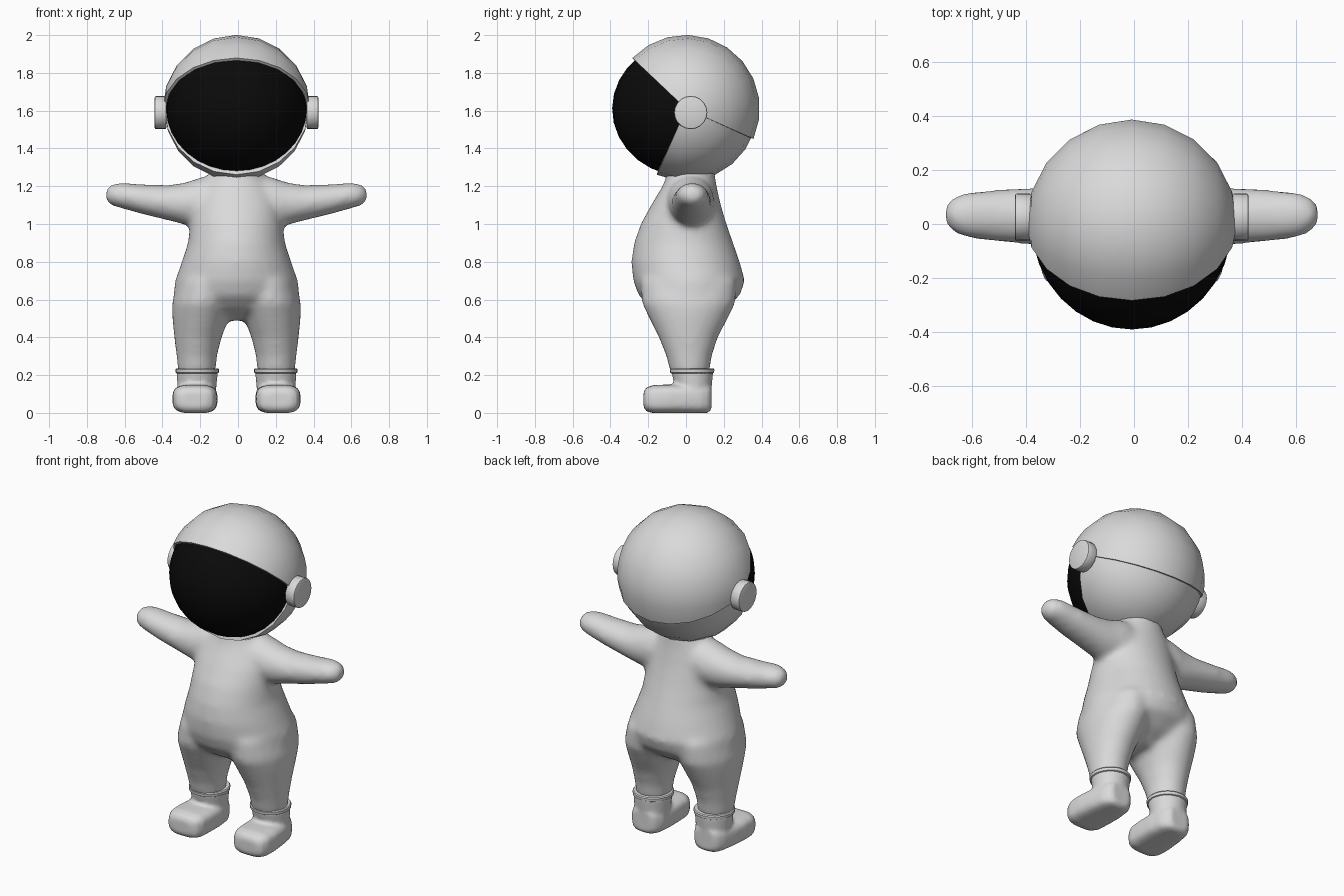
import bpy, bmesh, math
from mathutils import Vector, Matrix

if "Cube" in bpy.data.objects:
    bpy.data.objects.remove(bpy.data.objects["Cube"])

SHIFT = -0.008   # the figure sits a touch left of centre


def material(name, value):
    m = bpy.data.materials.new(name)
    m.diffuse_color = (value, value, value, 1)
    m.use_nodes = True
    m.node_tree.nodes["Principled BSDF"].inputs["Base Color"].default_value = m.diffuse_color
    return m


SUIT = material("suit_grey", 0.7)
BLACK = material("visor_black", 0.003)


def make_object(name, bm, mat, mods=(), sharp=True):
    """Turn a bmesh into an object, apply its modifiers and smooth it."""
    me = bpy.data.meshes.new(name)
    bm.to_mesh(me)
    bm.free()
    ob = bpy.data.objects.new(name, me)
    bpy.context.collection.objects.link(ob)
    ob.location.x = SHIFT
    me.materials.append(mat)
    bpy.ops.object.select_all(action='DESELECT')
    bpy.context.view_layer.objects.active = ob
    ob.select_set(True)
    for kind, settings in mods:
        mod = ob.modifiers.new(kind.lower(), kind)
        for key, val in settings.items():
            setattr(mod, key, val)
        bpy.ops.object.modifier_apply(modifier=mod.name)
    if sharp:
        bpy.ops.object.shade_smooth_by_angle(angle=math.radians(40))
    else:
        bpy.ops.object.shade_smooth()
    return ob


def loft(bm, axis, sections, side=1, power=1.0, n=24):
    """Closed loft; each section is (position, a0, a1, b0, b1) across the axis."""
    rings = []
    for pos, a0, a1, b0, b1 in sections:
        ring = []
        for i in range(n):
            t = 2 * math.pi * i / n
            c, s = math.cos(t), math.sin(t)
            a = (a0 + a1) / 2 + (a1 - a0) / 2 * math.copysign(abs(c) ** power, c)
            b = (b0 + b1) / 2 + (b1 - b0) / 2 * math.copysign(abs(s) ** power, s)
            p = {'x': (pos, a, b), 'y': (a, pos, b), 'z': (a, b, pos)}[axis]
            ring.append(bm.verts.new((p[0] * side, p[1], p[2])))
        rings.append(ring)
    faces = [bm.faces.new(rings[0]), bm.faces.new(rings[-1])]
    for r, q in zip(rings, rings[1:]):
        for i in range(n):
            j = (i + 1) % n
            faces.append(bm.faces.new((r[i], r[j], q[j], q[i])))
    bmesh.ops.recalc_face_normals(bm, faces=faces)


def blend(voxel, steps):
    return [('REMESH', dict(mode='VOXEL', voxel_size=voxel)),
            ('SMOOTH', dict(factor=0.5, iterations=steps))]


# Suit: torso, arms and legs melted into one soft body
bm = bmesh.new()
torso = [(0.49, 0.12, -0.06, 0.09), (0.55, 0.27, -0.18, 0.20),
         (0.62, 0.335, -0.25, 0.285), (0.70, 0.325, -0.28, 0.312),
         (0.80, 0.29, -0.29, 0.285), (0.90, 0.257, -0.275, 0.25),
         (1.00, 0.245, -0.24, 0.215), (1.10, 0.235, -0.185, 0.185),
         (1.20, 0.19, -0.125, 0.162), (1.25, 0.15, -0.105, 0.155),
         (1.30, 0.13, -0.10, 0.15)]
loft(bm, 'z', [(z, -rx, rx, y0, y1) for z, rx, y0, y1 in torso], n=32)
arm = [(0.05, -0.10, 0.15, 0.98, 1.26), (0.18, -0.10, 0.15, 0.985, 1.25),
       (0.27, -0.09, 0.14, 0.995, 1.22), (0.36, -0.078, 0.135, 1.018, 1.206),
       (0.50, -0.066, 0.128, 1.052, 1.21), (0.61, -0.052, 0.118, 1.083, 1.22),
       (0.665, -0.03, 0.10, 1.098, 1.208), (0.693, 0.005, 0.065, 1.125, 1.18)]
leg = [(0.20, 0.112, 0.308, -0.08, 0.122), (0.30, 0.103, 0.318, -0.105, 0.137),
       (0.40, 0.078, 0.33, -0.145, 0.17), (0.50, 0.04, 0.34, -0.195, 0.222),
       (0.58, 0.02, 0.342, -0.235, 0.262), (0.70, 0.02, 0.31, -0.24, 0.27),
       (0.80, 0.05, 0.25, -0.15, 0.18)]
for side in (-1, 1):
    loft(bm, 'x', arm, side)
    loft(bm, 'z', leg, side)
make_object("suit_body", bm, SUIT, blend(0.018, 10), sharp=False)

# Boots: rounded foot plus ankle, with a raised cuff band
foot = [(-0.225, 0.16, 0.29, 0.03, 0.11), (-0.21, 0.125, 0.32, 0.008, 0.135),
        (-0.17, 0.105, 0.338, -0.002, 0.148), (-0.09, 0.10, 0.34, -0.002, 0.15),
        (0.0, 0.10, 0.33, -0.002, 0.15), (0.08, 0.11, 0.315, -0.002, 0.15),
        (0.118, 0.13, 0.295, 0.0, 0.15), (0.135, 0.155, 0.27, 0.02, 0.14)]
ankle = [(0.03, 0.11, 0.31, -0.05, 0.132), (0.14, 0.106, 0.313, -0.06, 0.137),
         (0.225, 0.097, 0.318, -0.079, 0.145)]
cuff = [(0.208, 0.103, 0.313, -0.075, 0.14), (0.213, 0.094, 0.322, -0.084, 0.149),
        (0.230, 0.092, 0.323, -0.086, 0.150), (0.236, 0.097, 0.318, -0.081, 0.145)]
for side, word in ((-1, "right"), (1, "left")):
    bm = bmesh.new()
    loft(bm, 'y', foot, side, power=0.6)
    loft(bm, 'z', ankle, side)
    make_object(word + "_boot", bm, SUIT, blend(0.011, 5), sharp=False)
    bm = bmesh.new()
    loft(bm, 'z', cuff, side, n=28)
    make_object(word + "_boot_cuff", bm, SUIT)


def sphere_wedge(radii, start, end, steps, rows=10):
    """Slice of an ellipsoid between two angles turned about the x axis."""
    bm = bmesh.new()
    grid = []
    for i in range(steps + 1):
        phi = math.radians(start + (end - start) * i / steps)
        grid.append([bm.verts.new((radii[0] * math.cos(t),
                                   radii[1] * math.sin(t) * math.cos(phi),
                                   radii[2] * math.sin(t) * math.sin(phi)))
                     for t in (math.pi * j / rows for j in range(rows + 1))])
    for a, b in zip(grid, grid[1:]):
        for j in range(rows):
            bm.faces.new((a[j], a[j + 1], b[j + 1], b[j]))
    bmesh.ops.remove_doubles(bm, verts=bm.verts[:], dist=1e-5)
    bm.normal_update()
    for f in bm.faces:
        if f.normal.dot(f.calc_center_median()) < 0:
            f.normal_flip()
    bmesh.ops.translate(bm, verts=bm.verts[:], vec=(0, 0, 1.61))
    return bm


def solid(t):
    return [('SOLIDIFY', dict(thickness=t, offset=-1))]


# Helmet: upper shell overlapping a slightly smaller lower shell
make_object("helmet_upper_shell", sphere_wedge((0.391, 0.391, 0.391), -24, 136.5, 10),
            SUIT, solid(0.016))
make_object("helmet_lower_shell", sphere_wedge((0.382, 0.38, 0.382), -114, -18, 6),
            SUIT, solid(0.026))

# Visor: dark bulge filling the opening between the shells
make_object("visor", sphere_wedge((0.372, 0.391, 0.358), 130, 254, 10, 16), BLACK)

# Ear discs on the helmet hinge
for side, word in ((-1, "right"), (1, "left")):
    bm = bmesh.new()
    place = Matrix.Translation((side * 0.402, 0.025, 1.59)) @ Matrix.Rotation(math.pi / 2, 4, 'Y')
    bmesh.ops.create_cone(bm, cap_ends=True, segments=20, radius1=0.088,
                          radius2=0.088, depth=0.062, matrix=place)
    make_object(word + "_ear_disc", bm, SUIT,
                [('BEVEL', dict(width=0.008, segments=2, limit_method='ANGLE'))])
